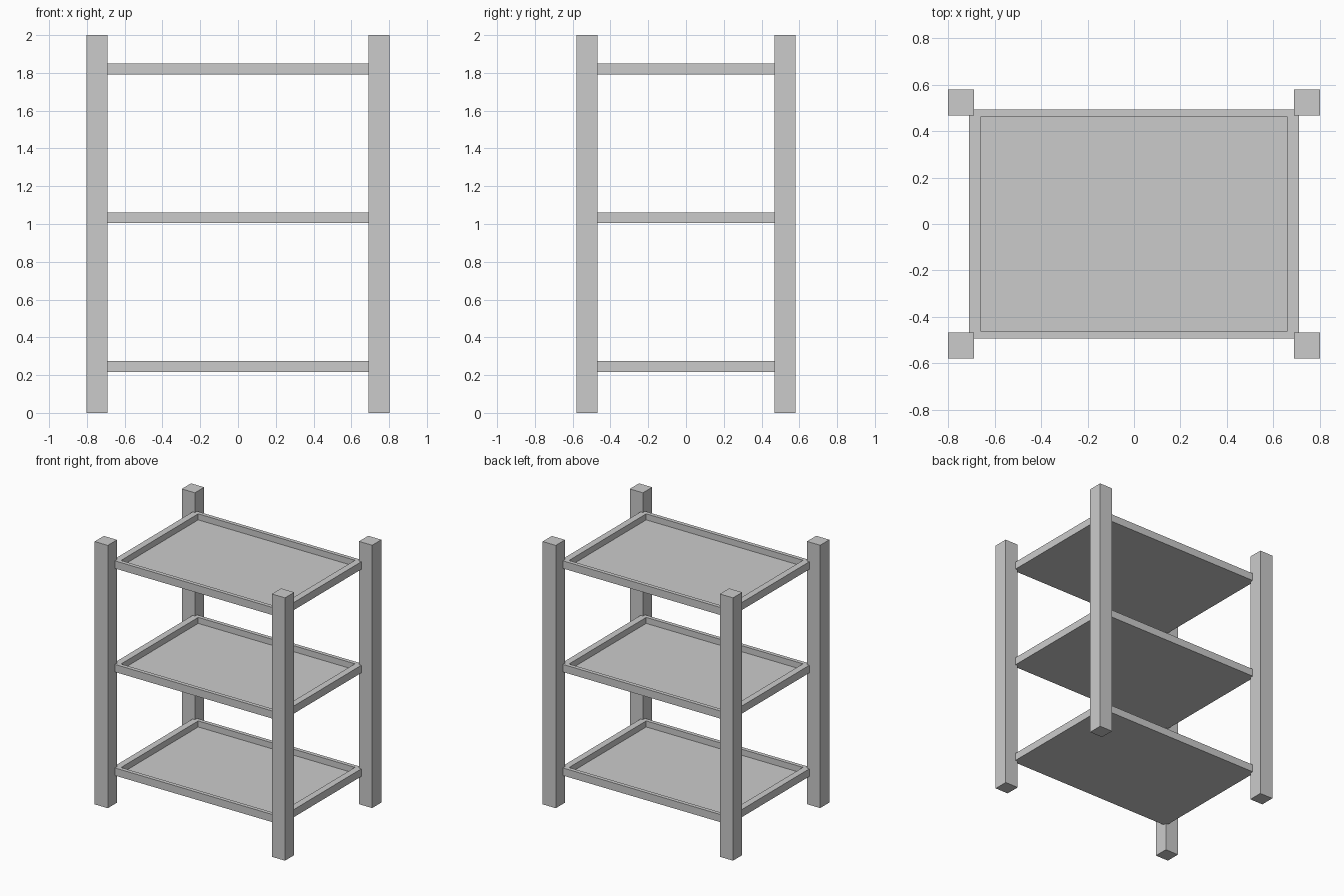
import bpy
import bmesh
from mathutils import Matrix, Vector

# Remove the default cube
cube = bpy.data.objects.get("Cube")
if cube:
    bpy.data.objects.remove(cube, do_unlink=True)

# Single light grey finish
grey = bpy.data.materials.new("light_grey")
grey.use_nodes = True
colour = (0.6, 0.6, 0.6, 1.0)
grey.diffuse_color = colour
grey.node_tree.nodes["Principled BSDF"].inputs["Base Color"].default_value = colour


def box_bmesh(size, centre):
    bm = bmesh.new()
    bmesh.ops.create_cube(bm, size=1.0, matrix=Matrix.Translation(centre) @ Matrix.Diagonal((*size, 1)))
    return bm


def finish(bm, name):
    bmesh.ops.recalc_face_normals(bm, faces=bm.faces)
    mesh = bpy.data.meshes.new(name)
    bm.to_mesh(mesh)
    bm.free()
    mesh.materials.append(grey)
    obj = bpy.data.objects.new(name, mesh)
    bpy.context.scene.collection.objects.link(obj)
    return obj


# Four square corner posts
POST = 0.111
for side, sx in (("right", -1), ("left", 1)):
    for end, sy in (("front", -1), ("back", 1)):
        centre = Vector((sx * 0.746, sy * 0.524, 1.0))
        finish(box_bmesh((POST, POST, 2.0), centre), f"{end}_{side}_post")


# Shelf trays: a slab with a recessed top inside a narrow rim
def tray(name, z):
    width, depth, height = 1.42, 0.988, 0.058
    inner_x, inner_y, recess = 0.66, 0.464, 0.046
    bm = box_bmesh((width, depth, height), Vector((0, 0, z)))
    bm.normal_update()
    top = max(bm.faces, key=lambda f: f.normal.z)
    bmesh.ops.inset_individual(bm, faces=[top], thickness=0.02)
    for v in top.verts:
        v.co.x = inner_x if v.co.x > 0 else -inner_x
        v.co.y = inner_y if v.co.y > 0 else -inner_y
    floor = bmesh.ops.extrude_discrete_faces(bm, faces=[top])["faces"][0]
    for v in floor.verts:
        v.co.z -= recess
    finish(bm, name)


for name, z in (("bottom_shelf", 0.245), ("middle_shelf", 1.033), ("top_shelf", 1.821)):
    tray(name, z)
